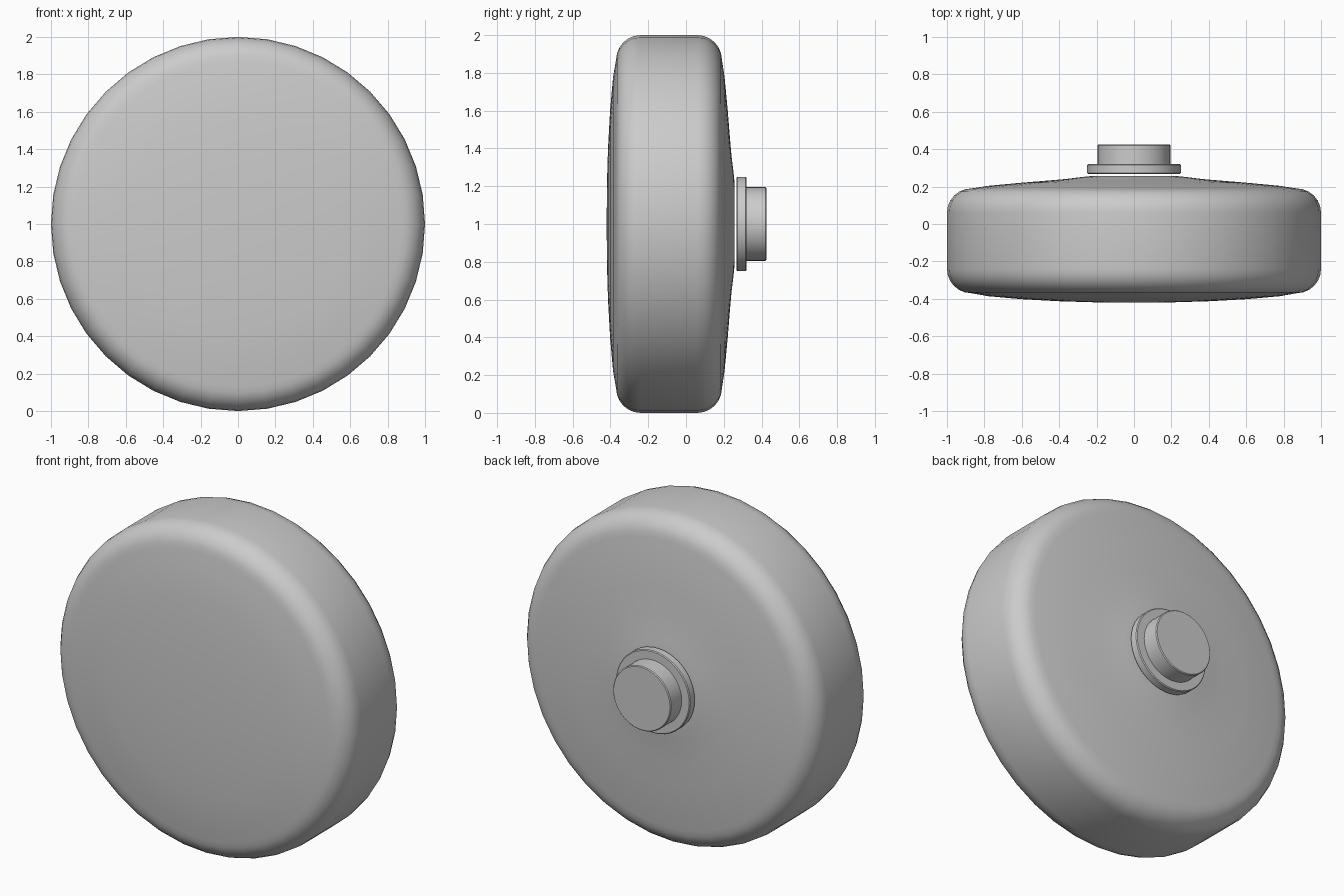
import bpy, bmesh, math

if "Cube" in bpy.data.objects:
    bpy.data.objects.remove(bpy.data.objects["Cube"])


def lathe(name, profile, sides, angle):
    """Revolve (radius, y) points around the wheel axis at z = 1."""
    bm = bmesh.new()
    rings = []
    for r, y in profile:
        if r == 0:
            rings.append([bm.verts.new((0, y, 1))] * sides)
        else:
            rings.append([bm.verts.new((r * math.cos(2 * math.pi * i / sides), y,
                                        1 + r * math.sin(2 * math.pi * i / sides)))
                          for i in range(sides)])
    for a, b in zip(rings, rings[1:]):
        for i in range(sides):
            j = (i + 1) % sides
            bm.faces.new(list(dict.fromkeys((a[i], a[j], b[j], b[i]))))
    bmesh.ops.recalc_face_normals(bm, faces=bm.faces)
    mesh = bpy.data.meshes.new(name)
    bm.to_mesh(mesh)
    bm.free()
    ob = bpy.data.objects.new(name, mesh)
    bpy.context.collection.objects.link(ob)
    bpy.ops.object.select_all(action='DESELECT')
    ob.select_set(True)
    bpy.context.view_layer.objects.active = ob
    bpy.ops.object.shade_smooth_by_angle(angle=math.radians(angle))
    return ob


def corner(r, y, rad_r, rad_y, start, end, steps=6):
    """Elliptical rounded corner, angles in degrees."""
    angles = [math.radians(start + (end - start) * k / steps) for k in range(steps + 1)]
    return [(r + rad_r * math.cos(t), y + rad_y * math.sin(t)) for t in angles]


# domed wheel body with rounded shoulders
body = [(0, -0.42), (0.2, -0.419), (0.4, -0.413), (0.6, -0.402), (0.78, -0.386)]
body += corner(0.87, -0.24, 0.13, 0.13, -90, 0)
body += corner(0.87, 0.06, 0.13, 0.13, 0, 90)
body += [(0.78, 0.204), (0.6, 0.221), (0.45, 0.233), (0.36, 0.241),
         (0.28, 0.251), (0.22, 0.257), (0, 0.257)]
lathe("wheel_body", body, 40, 60)

# stepped axle hub, standing just clear of the body
e = 0.005
hub = [(0, 0.268), (0.25 - e, 0.268), (0.25, 0.268 + e), (0.25, 0.32 - e), (0.25 - e, 0.32),
       (0.195, 0.32), (0.195, 0.425 - e), (0.195 - e, 0.425), (0, 0.425)]
lathe("axle_hub", hub, 40, 30)
